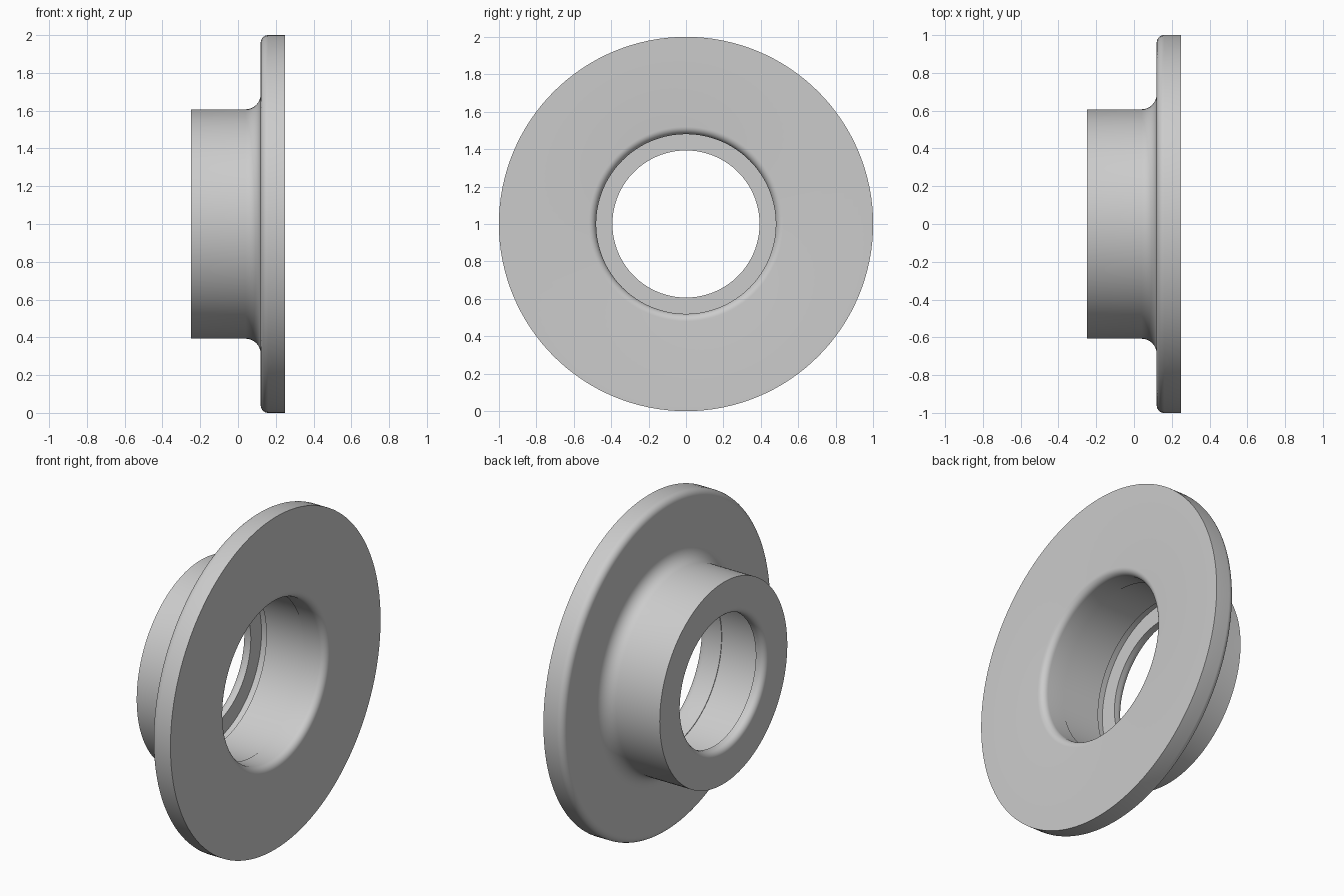
import bpy, bmesh, math
from mathutils import Vector

if "Cube" in bpy.data.objects:
    bpy.data.objects.remove(bpy.data.objects["Cube"], do_unlink=True)

SEGMENTS = 128


def arc(cx, cr, radius, start, end, steps=8):
    """Points (x, radius) of a fillet, angles in degrees."""
    points = []
    for i in range(steps + 1):
        a = math.radians(start + (end - start) * i / steps)
        points.append((cx + radius * math.cos(a), cr + radius * math.sin(a)))
    return points


def lathe(name, profile, material):
    """Turn a closed profile around the x axis, centred at height 1."""
    bm = bmesh.new()
    verts = [bm.verts.new((x, 0, r)) for x, r in profile]
    edges = [bm.edges.new((v, verts[(i + 1) % len(verts)])) for i, v in enumerate(verts)]
    bmesh.ops.spin(bm, geom=verts + edges, cent=(0, 0, 0), axis=(1, 0, 0),
                   angle=math.tau, steps=SEGMENTS, use_merge=False)
    bmesh.ops.remove_doubles(bm, verts=bm.verts, dist=1e-5)
    bmesh.ops.recalc_face_normals(bm, faces=bm.faces)
    bmesh.ops.translate(bm, verts=bm.verts, vec=Vector((0, 0, 1)))
    mesh = bpy.data.meshes.new(name)
    bm.to_mesh(mesh)
    bm.free()
    mesh.materials.append(material)
    obj = bpy.data.objects.new(name, mesh)
    bpy.context.collection.objects.link(obj)
    return obj


# Plain grey metal
grey = bpy.data.materials.new("grey metal")
grey.use_nodes = True
color = (0.6, 0.6, 0.6, 1)
grey.diffuse_color = color
grey.node_tree.nodes["Principled BSDF"].inputs["Base Color"].default_value = color

# Outside: hub, fillet into the flange, rounded flange rim
profile = [(-0.25, 0.607)]
profile += arc(0.04, 0.687, 0.08, 270, 360)
profile += arc(0.16, 0.96, 0.04, 180, 90)
profile += [(0.25, 1.0)]

# Bore: rounded mouth, relieved seat, undercut and ledge
profile += arc(0.21, 0.52, 0.04, 360, 270)
profile += [(0.10, 0.48), (0.10, 0.484), (-0.15, 0.484), (-0.15, 0.495),
            (-0.19, 0.495), (-0.19, 0.393)]

# Lip: rounded mouth on the hub end
profile += arc(-0.215, 0.428, 0.035, 270, 180)

flange = lathe("flanged_bushing", profile, grey)

bpy.ops.object.select_all(action='DESELECT')
flange.select_set(True)
bpy.context.view_layer.objects.active = flange
bpy.ops.object.shade_smooth_by_angle(angle=math.radians(30))
